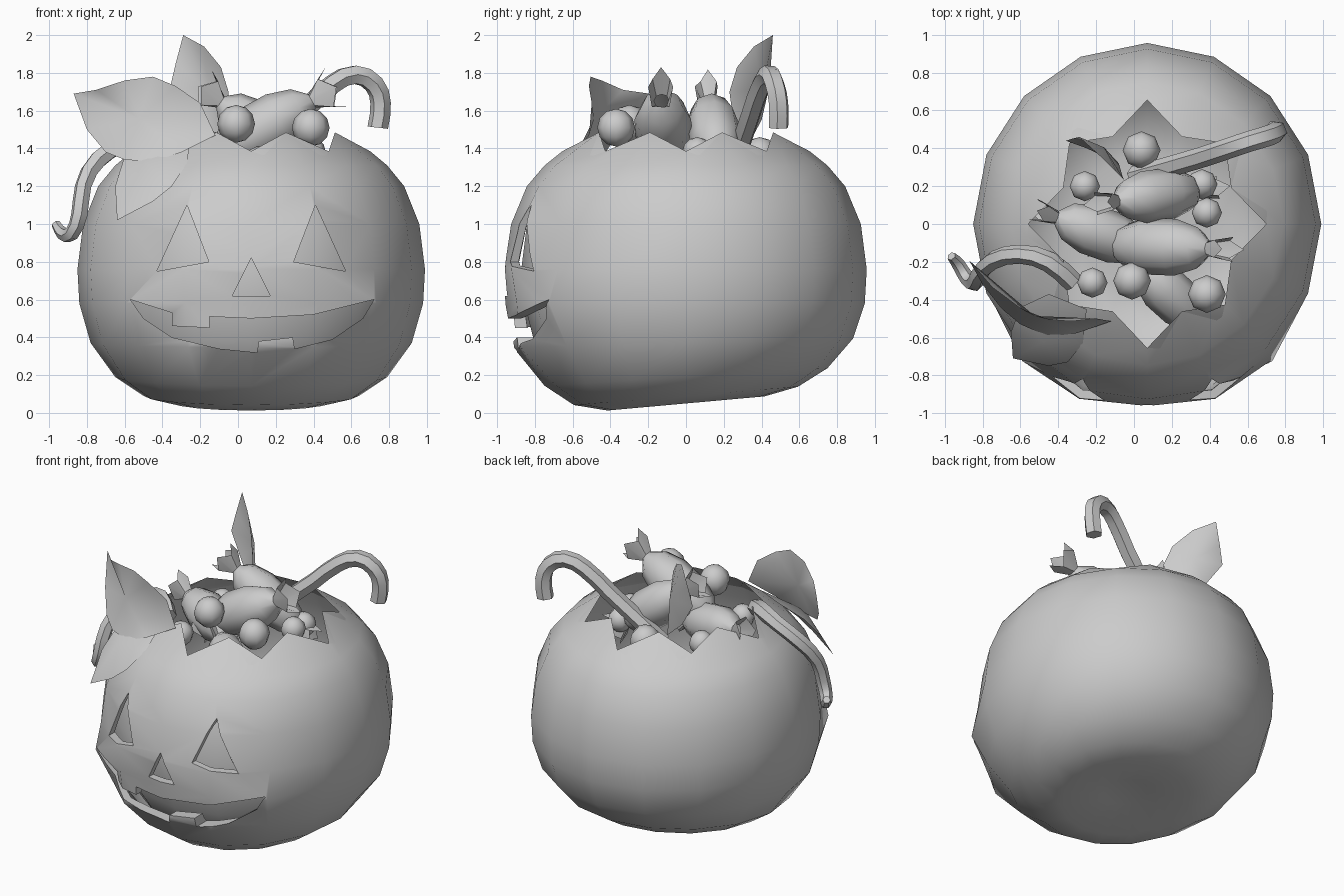
import bpy, bmesh, math
from mathutils import Vector

cube = bpy.data.objects.get("Cube")
if cube:
    bpy.data.objects.remove(cube, do_unlink=True)

grey = bpy.data.materials.new("plain_grey")
grey.use_nodes = True
grey.diffuse_color = (0.6, 0.6, 0.6, 1)
grey.node_tree.nodes["Principled BSDF"].inputs["Base Color"].default_value = (0.6, 0.6, 0.6, 1)

CX, SIDES = 0.07, 16


def finish(name, bm, angle=40, normals=True):
    if normals:
        bmesh.ops.recalc_face_normals(bm, faces=bm.faces)
    me = bpy.data.meshes.new(name)
    bm.to_mesh(me)
    bm.free()
    ob = bpy.data.objects.new(name, me)
    me.materials.append(grey)
    bpy.context.collection.objects.link(ob)
    smooth(ob, angle)
    return ob


def smooth(ob, angle):
    bpy.ops.object.select_all(action='DESELECT')
    ob.select_set(True)
    bpy.context.view_layer.objects.active = ob
    bpy.ops.object.shade_smooth_by_angle(angle=math.radians(angle))


def loft(bm, rings, cap_start=False, cap_end=False):
    rows = [[bm.verts.new(p) for p in ring] for ring in rings]
    n = len(rows[0])
    for a, b in zip(rows, rows[1:]):
        for i in range(n):
            bm.faces.new((a[i], a[(i + 1) % n], b[(i + 1) % n], b[i]))
    if cap_start:
        bm.faces.new(rows[0][::-1])
    if cap_end:
        bm.faces.new(rows[-1])


# Pumpkin shell
PROFILE = [(0.14, 0.10), (0.40, 0.05), (0.57, 0.09), (0.72, 0.19), (0.85, 0.37),
           (0.91, 0.58), (0.92, 0.76), (0.89, 1.0), (0.81, 1.2), (0.72, 1.31)]


def ring(r, z, wave=0):
    pts = []
    for i in range(SIDES):
        a = i * math.tau / SIDES
        peak = i % 2
        rr = r - wave * (0.15 if peak else 0.05 * (i % 4 == 2))
        x, y = CX + rr * math.cos(a), rr * 1.04 * math.sin(a)
        tilt = 0.1 * y * max(0, 1 - z / 0.5)
        pts.append((x, y, z + tilt + wave * 0.1 * peak))
    return pts


def wall(scale):
    return [ring(r * scale, z + (1 - scale) * 0.5 * max(0, 1 - z)) for r, z in PROFILE]


RIM = ring(0.63, 1.385, 1)
bm = bmesh.new()
loft(bm, wall(1) + [RIM] + wall(0.95)[::-1], True, True)
outer = [f for f in bm.faces if f.calc_center_median().y < -0.5
         and 0.19 < f.calc_center_median().z < 1.2
         and math.hypot(f.calc_center_median().x - CX, f.calc_center_median().y / 1.04)
         > 0.965 * max(r for r, z in PROFILE if abs(z - f.calc_center_median().z) < 0.13) - 0.09]
outer = [f for f in outer if f.normal.length and all(
    min(abs(math.hypot(v.co.x - CX, v.co.y / 1.04) - r) for r, z in PROFILE) < 0.002 for v in f.verts)]
edges = list({e for f in outer for e in f.edges})
bmesh.ops.subdivide_edges(bm, edges=edges, cuts=3, use_grid_fill=True)

# Raised lips, nose and eye rims
RIDGES = [([(-0.58, 0.56), (-0.42, 0.39), (-0.1, 0.29), (0.24, 0.29), (0.56, 0.39), (0.72, 0.56)], 0.06, 0.07),
          ([(-0.5, 0.63), (-0.15, 0.6), (0.07, 0.66), (0.29, 0.6), (0.64, 0.63)], 0.025, 0.08),
          ([(-0.47, 0.74), (-0.14, 0.77)], 0.04, 0.06),
          ([(0.61, 0.74), (0.28, 0.77)], 0.04, 0.06),
          ([(-0.45, 0.8), (-0.29, 1.11), (-0.14, 0.8)], 0.03, 0.05),
          ([(0.59, 0.8), (0.43, 1.11), (0.28, 0.8)], 0.03, 0.05)]


def distance(p, line):
    best = 9
    for a, b in zip(line, line[1:]):
        a, b = Vector(a), Vector(b)
        t = max(0, min(1, (p - a).dot(b - a) / (b - a).length_squared))
        best = min(best, (p - a - (b - a) * t).length)
    return best


half = math.pi / SIDES
touched = {v for f in bm.faces for v in f.verts if v.co.y < -0.3}
for v in touched:
    x, y, z = v.co.x - CX, v.co.y / 1.04, v.co.z
    r = math.hypot(x, y)
    limit = min(PROFILE, key=lambda p: abs(p[1] - z))[0]
    if z < 0.15 or z > 1.22 or r < limit * 0.93:
        continue
    if min(abs(r - q * 0.95) for q, h in PROFILE) < 0.001 and abs(math.atan2(y, x) / (2 * half) % 1) < 0.001:
        if r < limit * 0.97:
            continue
    # round out the facet, then raise the ridges
    d = math.atan2(y, x) % (2 * half)
    k = math.cos(d - half) / math.cos(half)
    p = Vector((v.co.x, z))
    push = max(h * math.exp(-(distance(p, line) / w) ** 2) for line, h, w in RIDGES)
    v.co.x = CX + x * k * (1 + 0.5 * push)
    v.co.y = y * 1.04 * k - push
pumpkin = finish("pumpkin_shell", bm, 45)

# Face cutters
EYE = [(-0.27, 1.1), (-0.43, 0.75), (-0.155, 0.8)]
NOSE = [(0.07, 0.82), (-0.03, 0.62), (0.17, 0.62)]
MOUTH = [(-0.57, 0.6), (-0.35, 0.53), (-0.35, 0.46), (-0.15, 0.45), (-0.15, 0.51), (0.07, 0.5),
         (0.4, 0.52), (0.72, 0.6), (0.66, 0.5), (0.5, 0.39), (0.3, 0.34), (0.29, 0.4),
         (0.11, 0.38), (0.1, 0.32), (-0.1, 0.34), (-0.35, 0.4), (-0.5, 0.5)]
bm = bmesh.new()
for outline in (EYE, [(2 * CX - x, z) for x, z in EYE], NOSE, MOUTH):
    loft(bm, [[(x, y, z) for x, z in outline] for y in (-1.3, -0.35)], True, True)
cutter = finish("face_cutter", bm)
mod = pumpkin.modifiers.new("face", 'BOOLEAN')
mod.object, mod.operation, mod.solver = cutter, 'DIFFERENCE', 'EXACT'
bpy.context.view_layer.objects.active = pumpkin
bpy.ops.object.select_all(action='DESELECT')
pumpkin.select_set(True)
bpy.ops.object.modifier_apply(modifier=mod.name)
bpy.data.objects.remove(cutter, do_unlink=True)
smooth(pumpkin, 45)

# Inner wall behind the face
bm = bmesh.new()
loft(bm, wall(0.91)[:-1] + [ring(0.69, 1.31)], True)
finish("inner_wall", bm, 60)


# Round sweets
BALLS = [(-0.01, -0.3, 1.53, 0.1), (0.385, -0.37, 1.51, 0.1), (0.04, 0.39, 1.36, 0.1),
         (-0.26, 0.2, 1.35, 0.08), (0.36, 0.21, 1.35, 0.08), (0.385, 0.06, 1.38, 0.08),
         (-0.22, -0.31, 1.33, 0.08)]
for x, y, z, r in BALLS:
    bm = bmesh.new()
    bmesh.ops.create_uvsphere(bm, u_segments=8, v_segments=6, radius=r)
    bmesh.ops.translate(bm, verts=bm.verts, vec=(x, y, z))
    finish("round_sweet", bm, 60)


# Wrapped sweets with flared, pleated ends
SWEET = [(-0.44, 0.12), (-0.29, 0.04), (-0.22, 0.11), (-0.09, 0.15),
         (0.09, 0.15), (0.22, 0.11), (0.29, 0.04), (0.44, 0.12)]


def wrapped_sweet(center, direction, size=1.0):
    rot = Vector(direction).to_track_quat('X', 'Z')
    rings = []
    for t, r in SWEET:
        end = abs(t) > 0.4
        pts = []
        for i in range(8):
            a = i * math.tau / 8
            flat = 0.55 if end else 1
            along = t * (1 - 0.15 * (i % 2) * end)
            p = Vector((along, r * flat * math.cos(a), r * math.sin(a))) * size
            pts.append(rot @ p + Vector(center))
        rings.append(pts)
    bm = bmesh.new()
    loft(bm, rings)
    finish("wrapped_sweet", bm, 50)


wrapped_sweet((0.14, -0.12, 1.51), (0.8, -0.03, 0.45))
wrapped_sweet((0.12, 0.15, 1.49), (-0.75, -0.1, 0.55), 0.92)
wrapped_sweet((-0.17, -0.05, 1.36), (-0.85, 0.3, 0.2), 0.9)
wrapped_sweet((0.2, -0.38, 1.25), (0.5, -0.45, -0.3), 0.85)


# Candy cane and vine
def tube(name, points, radii):
    cu = bpy.data.curves.new(name, 'CURVE')
    cu.dimensions, cu.bevel_depth, cu.bevel_resolution = '3D', 1, 1
    cu.resolution_u, cu.use_fill_caps = 2, True
    sp = cu.splines.new('BEZIER')
    sp.bezier_points.add(len(points) - 1)
    for bp, co, r in zip(sp.bezier_points, points, radii):
        bp.co, bp.radius = co, r
        bp.handle_left_type = bp.handle_right_type = 'AUTO'
    cu.materials.append(grey)
    ob = bpy.data.objects.new(name, cu)
    bpy.context.collection.objects.link(ob)
    bpy.ops.object.select_all(action='DESELECT')
    ob.select_set(True)
    bpy.context.view_layer.objects.active = ob
    bpy.ops.object.convert(target='MESH')
    smooth(bpy.context.object, 50)


tube("candy_cane", [(0, 0.25, 1.3), (0.35, 0.35, 1.6), (0.5, 0.4, 1.74), (0.62, 0.44, 1.79),
                    (0.72, 0.47, 1.74), (0.755, 0.49, 1.64), (0.74, 0.49, 1.51)], [0.055] * 7)
tube("vine", [(-0.32, -0.31, 1.42), (-0.45, -0.2, 1.47), (-0.6, -0.16, 1.43), (-0.74, -0.19, 1.34),
              (-0.82, -0.27, 1.2), (-0.84, -0.31, 1.05), (-0.88, -0.29, 0.95),
              (-0.93, -0.21, 0.95), (-0.965, -0.17, 1.0)],
     [0.055, 0.055, 0.05, 0.05, 0.045, 0.045, 0.04, 0.035, 0.025])


# Leaves
def leaf(name, outline, bulge):
    bm = bmesh.new()
    face = bm.faces.new([bm.verts.new(p) for p in outline])
    center = bmesh.ops.poke(bm, faces=[face])["verts"][0]
    center.co += Vector(bulge)
    finish(name, bm, 60)


side = [(-0.87, 1.69), (-0.8, 1.5), (-0.7, 1.38), (-0.6, 1.34), (-0.45, 1.33), (-0.3, 1.38),
        (-0.12, 1.47), (-0.2, 1.64), (-0.33, 1.73), (-0.45, 1.78), (-0.6, 1.76), (-0.75, 1.71)]
leaf("side_leaf", [(x, -0.56 + 1.35 * (x + 0.37) ** 2 * (x < -0.37) + (x + 0.37) * 0.25 * (x > -0.37)
                    + 0.2 * (z - 1.55), z) for x, z in side], (0, -0.04, 0))
leaf("front_leaf", [(-0.64, -0.71, 1.02), (-0.65, -0.57, 1.2), (-0.6, -0.44, 1.36), (-0.45, -0.37, 1.46),
                    (-0.25, -0.45, 1.47), (-0.27, -0.63, 1.32), (-0.35, -0.73, 1.2),
                    (-0.45, -0.75, 1.12)], (-0.02, -0.05, 0.05))
leaf("back_leaf", [(-0.08, 0.32, 1.4), (-0.25, 0.4, 1.55), (-0.36, 0.44, 1.72), (-0.33, 0.45, 1.85),
                   (-0.29, 0.46, 2.0), (-0.18, 0.36, 1.94), (-0.09, 0.27, 1.83),
                   (-0.05, 0.23, 1.7), (-0.06, 0.25, 1.55)], (0.03, 0.05, 0))
